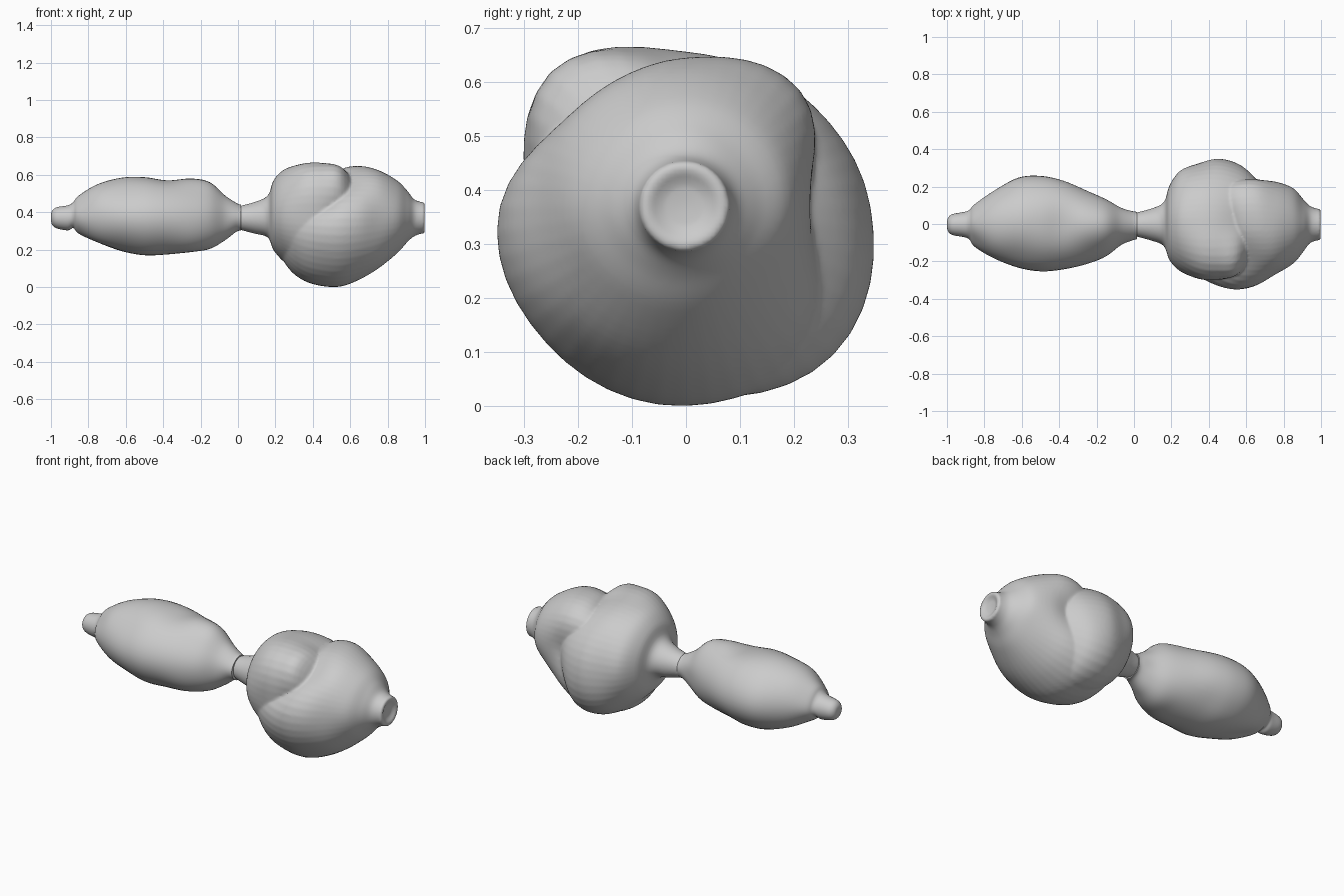
import bpy, bmesh, math

CY, CZ = -0.003, 0.37      # common axis of all lofted parts
SEG, SUB = 48, 5


def cat(a, b, c, d, t):
    return 0.5 * (2*b + (c - a)*t + (2*a - 5*b + 4*c - d)*t*t + (3*b - a - 3*c + d)*t**3)


def row(x, *r):
    """Section: x, then 1 or 8 radii counter-clockwise from +y."""
    return [x] + (list(r) * 8 if len(r) == 1 else list(r))


def loft(bm, rows):
    n = len(rows)
    dense = []
    for i in range(n - 1):
        p = [rows[max(0, i-1)], rows[i], rows[i+1], rows[min(n-1, i+2)]]
        for s in range(SUB):
            dense.append([cat(*q, s / SUB) for q in zip(*p)])
    dense.append(rows[-1])
    rings = []
    for d in dense:
        r = d[1:]
        ring = []
        for k in range(SEG):
            u = k * 8 / SEG
            i, t = int(u), u - int(u)
            rad = max(0.002, cat(r[i-1], r[i], r[(i+1) % 8], r[(i+2) % 8], t))
            a = 2 * math.pi * k / SEG
            ring.append(bm.verts.new((d[0], CY + rad*math.cos(a), CZ + rad*math.sin(a))))
        rings.append(ring)
    for a, b in zip(rings, rings[1:]):
        for k in range(SEG):
            j = (k + 1) % SEG
            bm.faces.new((a[k], a[j], b[j], b[k]))
    bm.faces.new(rings[0][::-1])
    bm.faces.new(rings[-1])


def make(name, parts):
    bm = bmesh.new()
    for p in parts:
        loft(bm, p)
    bmesh.ops.recalc_face_normals(bm, faces=bm.faces)
    me = bpy.data.meshes.new(name)
    bm.to_mesh(me)
    bm.free()
    ob = bpy.data.objects.new(name, me)
    bpy.context.collection.objects.link(ob)
    bpy.context.view_layer.objects.active = ob
    ob.select_set(True)
    bpy.ops.object.shade_smooth_by_angle(angle=math.radians(50))
    ob.select_set(False)
    return ob


# Slender chamber with rounded tip
slender = [
    row(-1.0, .004), row(-.995, .035), row(-.97, .056), row(-.91, .067),
    row(-.88, .078, .078, .085, .08, .08, .065, .055, .065),
    row(-.85, .11, .11, .12, .11, .12, .10, .085, .09),
    row(-.75, .18, .18, .18, .18, .18, .16, .13, .16),
    row(-.62, .25, .23, .215, .21, .23, .20, .178, .21),
    row(-.50, .26, .24, .217, .225, .25, .225, .20, .22),
    row(-.38, .235, .225, .20, .215, .24, .22, .195, .20),
    row(-.25, .18, .19, .21, .195, .21, .21, .18, .175),
    row(-.15, .135, .155, .19, .165, .17, .175, .165, .145),
    row(-.07, .09, .105, .12, .11, .11, .12, .12, .10),
    row(-.01, .072, .075, .08, .08, .085, .08, .075, .07),
    row(.015, .068, .068, .07, .07, .078, .075, .068, .068)]
make("slender_chamber", [slender])

# Stem side lobe of the bulbous chamber
stem_lobe = [
    row(.01, .064), row(.09, .085),
    row(.16, .12, .12, .12, .12, .115, .11, .105, .11),
    row(.19, .21, .20, .20, .20, .19, .17, .17, .20),
    row(.25, .29, .265, .26, .27, .25, .23, .235, .28),
    row(.35, .325, .295, .285, .335, .285, .285, .31, .36),
    row(.45, .345, .295, .28, .35, .285, .31, .345, .39),
    row(.55, .32, .27, .245, .335, .24, .29, .34, .37),
    row(.63, .265, .225, .19, .21, .18, .22, .28, .29),
    row(.70, .17, .15, .10, .10, .10, .13, .18, .19),
    row(.74, .03)]

# Overlapping lobe with the outlet
outlet_lobe = [
    row(.20, .06, .05, .04, .04, .10, .13, .15, .12),
    row(.27, .10, .10, .05, .05, .20, .245, .27, .25),
    row(.35, .15, .12, .06, .06, .26, .315, .335, .31),
    row(.45, .20, .24, .14, .12, .315, .35, .365, .34),
    row(.55, .22, .295, .25, .23, .342, .36, .367, .34),
    row(.65, .23, .30, .275, .265, .325, .335, .33, .31),
    row(.75, .23, .26, .255, .26, .27, .285, .27, .25),
    row(.85, .195, .20, .20, .20, .21, .20, .19, .18),
    row(.905, .135, .135, .145, .14, .145, .135, .13, .13),
    row(.94, .100), row(.975, .086), row(.995, .083),
    row(1.0, .074), row(.995, .060), row(.985, .042), row(.981, .005)]
bulb = make("bulbous_chamber", [stem_lobe, outlet_lobe])

# Fuse both lobes into one skin with folded seams
m = bulb.modifiers.new("fuse", 'REMESH')
m.mode = 'VOXEL'
m.voxel_size = 0.008
m.use_smooth_shade = True
s = bulb.modifiers.new("soften", 'SMOOTH')
s.factor = 0.5
s.iterations = 5
